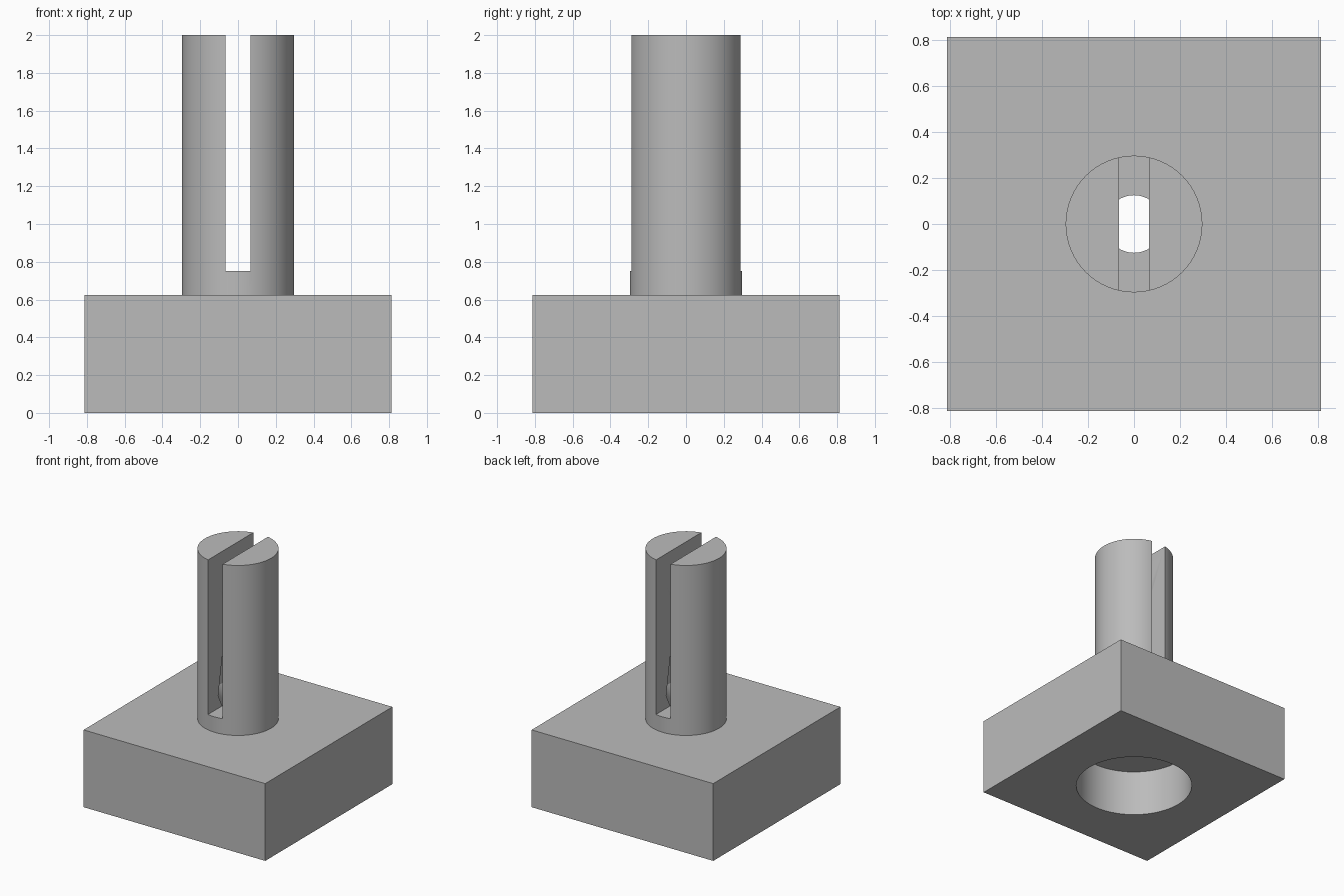
import bpy, bmesh, math
from mathutils import Matrix

cube = bpy.data.objects.get("Cube")
if cube:
    bpy.data.objects.remove(cube, do_unlink=True)

BLOCK, BLOCK_TOP, TOP = 1.625, 0.625, 2.0
POST_R, SLOT_W, SLOT_FLOOR = 0.297, 0.13, 0.75

grey = bpy.data.materials.new("plain grey")
grey.use_nodes = True
colour = (0.5, 0.5, 0.5, 1)
grey.diffuse_color = colour
grey.node_tree.nodes["Principled BSDF"].inputs["Base Color"].default_value = colour


def add_object(name, bm):
    mesh = bpy.data.meshes.new(name)
    bmesh.ops.recalc_face_normals(bm, faces=bm.faces)
    bm.to_mesh(mesh)
    bm.free()
    mesh.materials.append(grey)
    obj = bpy.data.objects.new(name, mesh)
    bpy.context.collection.objects.link(obj)
    return obj


def box(name, sx, sy, z0, z1):
    bm = bmesh.new()
    place = Matrix.Translation((0, 0, (z0 + z1) / 2)) @ Matrix.Diagonal((sx, sy, z1 - z0, 1))
    bmesh.ops.create_cube(bm, size=1, matrix=place)
    return add_object(name, bm)


def turned(name, profile, sides=64):
    """Closed solid of revolution from (radius, height) pairs."""
    bm = bmesh.new()
    rings = [[bm.verts.new((r * math.cos(a), r * math.sin(a), z))
              for a in (math.tau * i / sides for i in range(sides))]
             for r, z in profile]
    for low, high in zip(rings, rings[1:]):
        for i in range(sides):
            j = (i + 1) % sides
            bm.faces.new((low[i], low[j], high[j], high[i]))
    bm.faces.new(rings[0][::-1])
    bm.faces.new(rings[-1])
    return add_object(name, bm)


def combine(target, other, operation):
    """Apply a boolean and remove the helper object."""
    other.hide_render = True
    mod = target.modifiers.new(operation.lower(), "BOOLEAN")
    mod.operation, mod.solver, mod.object = operation, "EXACT", other
    bpy.context.view_layer.objects.active = target
    bpy.ops.object.modifier_apply(modifier=mod.name)
    bpy.data.objects.remove(other, do_unlink=True)


# Square block with the round post rising from it
body = box("block_with_slotted_post", BLOCK, BLOCK, 0, BLOCK_TOP)
combine(body, turned("post", [(POST_R, 0.5), (POST_R, TOP)]), "UNION")

# Slot that splits the post into two prongs
combine(body, box("slot_cutter", SLOT_W, 1, SLOT_FLOOR, TOP + 0.2), "DIFFERENCE")

# Round recess underneath, bore through the middle, tapered pocket between the prongs
combine(body, turned("recess_cutter", [(0.44, -0.2), (0.44, 0.375)]), "DIFFERENCE")
bore = [(0.125, 0.3), (0.125, SLOT_FLOOR), (0.173, 0.85), (0.128, 1.14), (0.05, 1.64)]
combine(body, turned("bore_cutter", bore), "DIFFERENCE")

# Smooth round walls, sharp edges
bpy.ops.object.select_all(action="DESELECT")
body.select_set(True)
bpy.context.view_layer.objects.active = body
bpy.ops.object.shade_smooth_by_angle(angle=math.radians(30))
